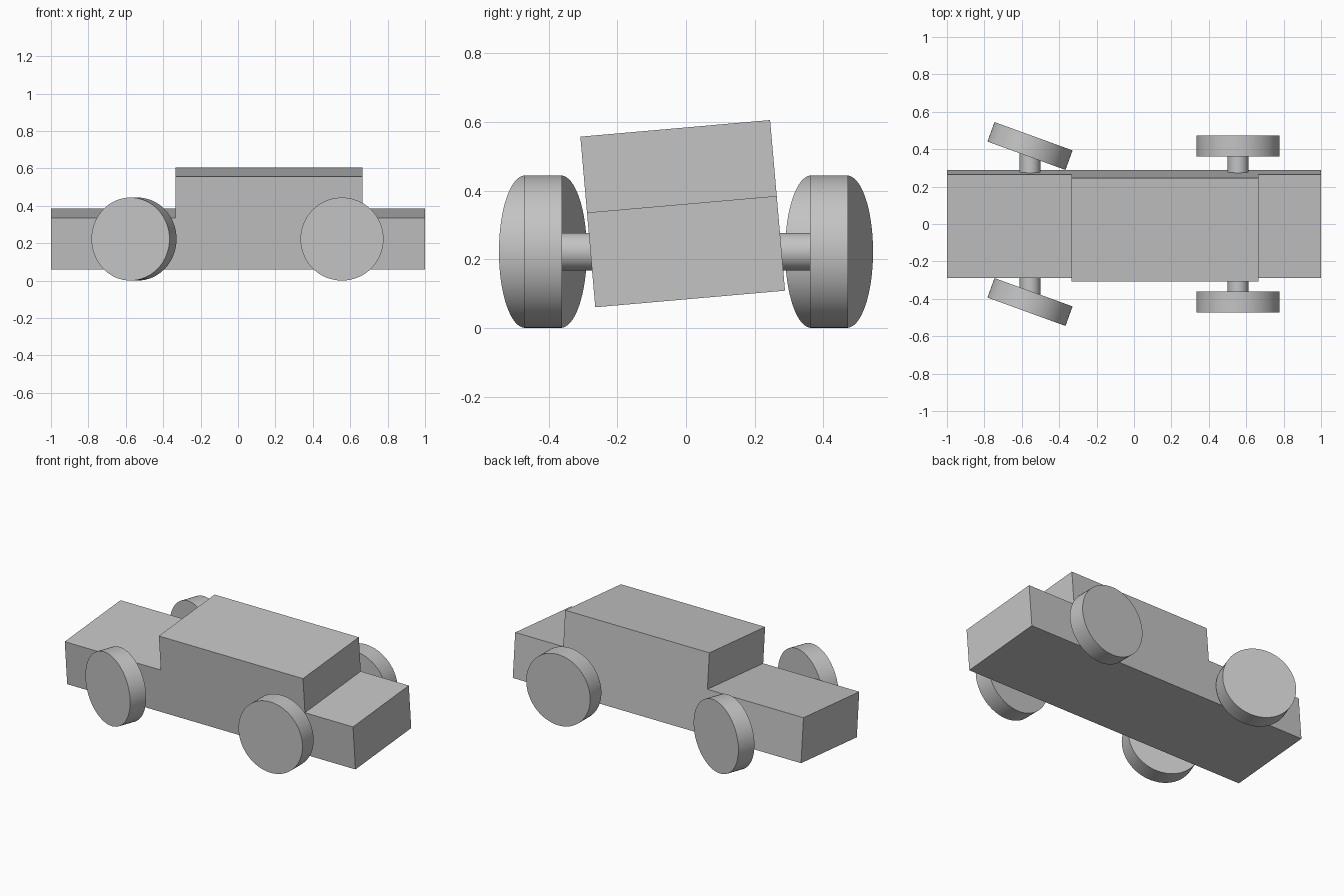
import bpy
from math import radians
from mathutils import Matrix, Vector

cube = bpy.data.objects.get("Cube")
if cube:
    bpy.data.objects.remove(cube, do_unlink=True)

# One plain grey for the whole car
GREY = (0.55, 0.55, 0.55, 1)
grey = bpy.data.materials.new("plain_grey")
grey.use_nodes = True
grey.diffuse_color = GREY
grey.node_tree.nodes["Principled BSDF"].inputs["Base Color"].default_value = GREY

AXLE_Z = 0.2225
TRACK = 0.417
WHEEL_R = 0.222
WHEEL_W = 0.111
BODY_W, BODY_H = 0.555, 0.277
ROLL = radians(5)
STEER = radians(-20)


def finish(name):
    obj = bpy.context.object
    obj.name = name
    obj.data.materials.append(grey)
    return obj


def box(name, size, offset):
    """Box placed in the rolled frame of the body."""
    centre = Vector((0, 0, AXLE_Z)) + Matrix.Rotation(ROLL, 3, 'X') @ Vector(offset)
    bpy.ops.mesh.primitive_cube_add(size=1, location=centre, rotation=(ROLL, 0, 0))
    obj = finish(name)
    obj.scale = size
    return obj


def cylinder(name, radius, length, location, steer=0):
    """Cylinder lying along y, optionally steered about z."""
    bpy.ops.mesh.primitive_cylinder_add(vertices=64, radius=radius, depth=length,
                                        location=location,
                                        rotation=(radians(90), 0, steer))
    bpy.ops.object.shade_smooth_by_angle(angle=radians(30))
    return finish(name)


# Body: long lower box with the cabin on top, both leaning to one side
CABIN_H = 0.222
box("lower_body", (2, BODY_W, BODY_H), (0, 0, 0))
box("cabin", (1, BODY_W, CABIN_H), (0.1665, 0, (BODY_H + CABIN_H) / 2))

# Axles and wheels, the pair at -x is steered
for end, x, steer in (("steered", -0.556, STEER), ("straight", 0.556, 0)):
    cylinder(end + "_axle", 0.055, 2 * TRACK, (x, 0, AXLE_Z))
    for side, sign in (("front", -1), ("back", 1)):
        cylinder(f"{end}_wheel_{side}", WHEEL_R, WHEEL_W,
                 (x, sign * TRACK, AXLE_Z), steer)
